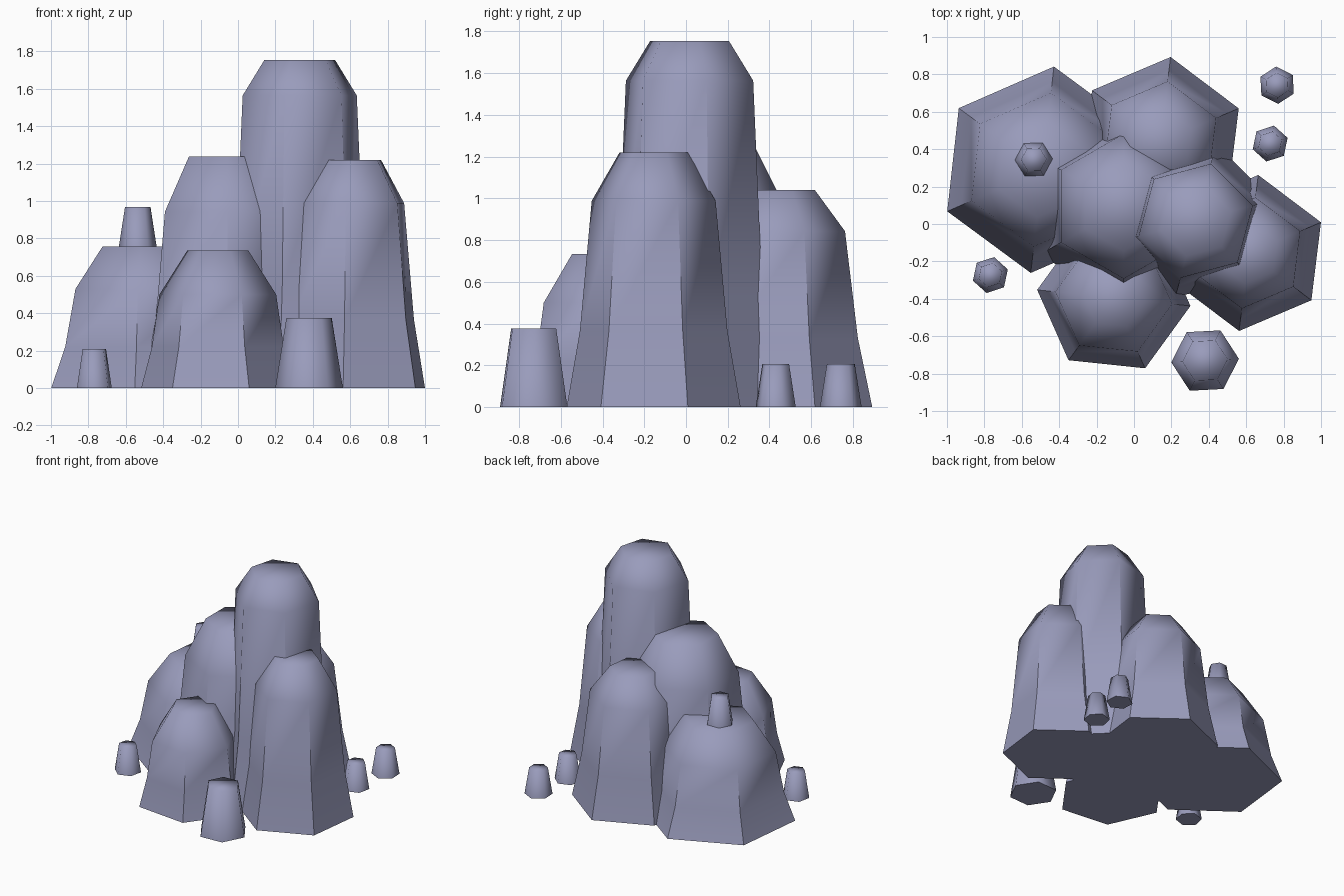
import bpy, bmesh, math

if "Cube" in bpy.data.objects:
    bpy.data.objects.remove(bpy.data.objects["Cube"])

rock = bpy.data.materials.new("blue grey rock")
rock.diffuse_color = (0.32, 0.33, 0.50, 1)
rock.use_nodes = True
rock.node_tree.nodes["Principled BSDF"].inputs["Base Color"].default_value = rock.diffuse_color


def hex_column(name, x, y, phase, rings, sharp_rings=0):
    """Six-sided stack of (radius, z) rings; the side edges of the
    first sharp_rings bands stay crisp, everything above is smooth."""
    bm = bmesh.new()
    loops = []
    for r, z in rings:
        loops.append([bm.verts.new((x + r * math.cos(math.radians(phase + 60 * i)),
                                    y + r * math.sin(math.radians(phase + 60 * i)), z))
                      for i in range(6)])
    for a, b in zip(loops, loops[1:]):
        for i in range(6):
            j = (i + 1) % 6
            bm.faces.new((a[i], a[j], b[j], b[i]))
    bm.faces.new(loops[-1])
    bm.faces.new(loops[0][::-1])
    for f in bm.faces:
        f.smooth = True
    # crisp foot and lower corners
    for i in range(6):
        bm.edges.get((loops[0][i], loops[0][(i + 1) % 6])).smooth = False
        for k in range(sharp_rings):
            bm.edges.get((loops[k][i], loops[k + 1][i])).smooth = False
    me = bpy.data.meshes.new(name)
    bm.to_mesh(me)
    bm.free()
    me.materials.append(rock)
    ob = bpy.data.objects.new(name, me)
    bpy.context.collection.objects.link(ob)


# Large columns: x, y, phase, radius, lower z, shoulder z, top z, ring ratios
WIDE, NARROW = (0.853, 0.745, 0.46), (0.848, 0.712, 0.392)
columns = {
    "tall_column":       (0.33, 0.017, 15, 0.424, 0.53, 1.564, 1.755, WIDE),
    "middle_column":     (-0.055, 0.095, 30, 0.52, 0.37, 0.943, 1.238, WIDE),
    "left_back_column":  (-0.49, 0.29, 23.6, 0.555, 0.22, 0.53, 0.757, WIDE),
    "right_column":      (0.613, -0.155, 23, 0.42, 0.365, 0.988, 1.22, NARROW),
    "back_column":       (0.14, 0.44, 23, 0.456, 0.33, 0.842, 1.04, NARROW),
    "front_column":      (-0.108, -0.395, 54, 0.412, 0.22, 0.50, 0.734, (0.86, 0.762, 0.40)),
}
for name, (x, y, ph, r, z1, z2, z3, (a, b, c)) in columns.items():
    hex_column(name, x, y, ph, [(r, 0), (r * a, z1), (r * b, z2), (r * c, z3)], 2)

# Small tapered stumps: x, y, phase, base radius, base z, top z
stumps = {
    "front_stump":       (0.38, -0.73, 3, 0.181, 0, 0.375),
    "left_stump":        (-0.768, -0.273, 18, 0.098, 0, 0.208),
    "right_stump":       (0.728, 0.43, 18, 0.098, 0, 0.205),
    "right_back_stump":  (0.765, 0.742, 33, 0.1, 0, 0.205),
    "top_stump":         (-0.536, 0.345, 2, 0.102, 0.75, 0.967),
}
for name, (x, y, ph, r, z0, z1) in stumps.items():
    hex_column(name, x, y, ph, [(r, z0), (r * 0.67, z1)])
